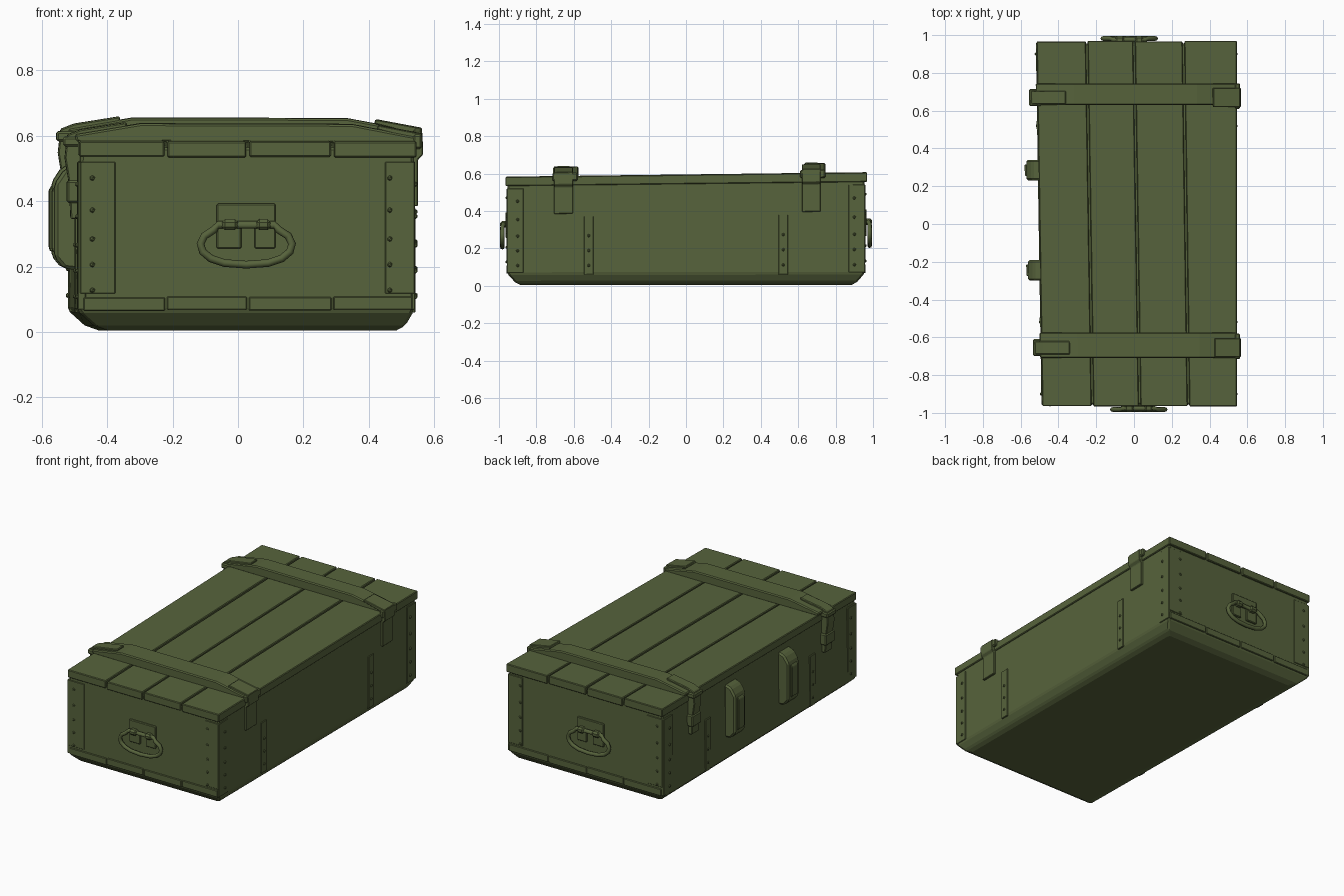
import bpy, bmesh, math
from mathutils import Matrix, Vector

if "Cube" in bpy.data.objects:
    bpy.data.objects.remove(bpy.data.objects["Cube"])

olive = bpy.data.materials.new("olive_green_paint")
olive.diffuse_color = (0.095, 0.125, 0.045, 1)
olive.use_nodes = True
olive.node_tree.nodes["Principled BSDF"].inputs["Base Color"].default_value = olive.diffuse_color


def warp(co):
    # the old crate is slightly skewed: lid rises to the back, left side leans
    t = co.y / 0.96
    k = max(0.0, min(1.0, (0.54 - co.x) / 0.3))
    co.x -= 0.015 * t * k
    co.z += 0.012 * t * co.z / 0.6


def finish(name, bm, bevel=0.0, smooth=False):
    bmesh.ops.recalc_face_normals(bm, faces=bm.faces)
    for v in bm.verts:
        warp(v.co)
    me = bpy.data.meshes.new(name)
    bm.to_mesh(me)
    bm.free()
    me.materials.append(olive)
    ob = bpy.data.objects.new(name, me)
    bpy.context.collection.objects.link(ob)
    if smooth:
        for p in me.polygons:
            p.use_smooth = True
    if bevel:
        m = ob.modifiers.new("bevel", 'BEVEL')
        m.width, m.segments, m.limit_method = bevel, 1, 'ANGLE'
    return ob


def add_box(bm, x0, x1, y0, y1, z0, z1):
    c = ((x0 + x1) / 2, (y0 + y1) / 2, (z0 + z1) / 2)
    s = (abs(x1 - x0), abs(y1 - y0), abs(z1 - z0), 1)
    bmesh.ops.create_cube(bm, size=1, matrix=Matrix.Translation(c) @ Matrix.Diagonal(s))


def boxes(name, items, bevel=0.0):
    bm = bmesh.new()
    for b in items:
        add_box(bm, *b)
    return finish(name, bm, bevel)


def prism(name, pts, y0, y1, bevel=0.0):
    # x-z outline pulled along y
    bm = bmesh.new()
    f = bm.faces.new([bm.verts.new((x, y0, z)) for x, z in pts])
    r = bmesh.ops.extrude_face_region(bm, geom=[f])
    for v in r["geom"]:
        if isinstance(v, bmesh.types.BMVert):
            v.co.y = y1
    return finish(name, bm, bevel)


# Hollow-edged body: stacked rectangular loops with chamfered base
bm = bmesh.new()
loops = []
for xl, xr, y, z in ((-0.41, 0.48, 0.885, 0.004), (-0.455, 0.51, 0.915, 0.02),
                     (-0.505, 0.537, 0.955, 0.065), (-0.495, 0.537, 0.955, 0.575)):
    loops.append([bm.verts.new(p) for p in ((xl, -y, z), (xr, -y, z), (xr, y, z), (xl, y, z))])
bm.faces.new(loops[0])
bm.faces.new(loops[-1])
for a, b in zip(loops, loops[1:]):
    for i in range(4):
        bm.faces.new((a[i], a[(i + 1) % 4], b[(i + 1) % 4], b[i]))
finish("crate_body", bm, 0.008)

# Lid planks and the matching ends of the floor planks
edges = (-0.5, -0.235, 0.015, 0.275, 0.545)
lid, floor = [], []
for i, (a, b) in enumerate(zip(edges, edges[1:])):
    drop = (0, 0.003, 0.001, 0.003)[i]
    lid.append((a + 0.005 * (i > 0), b - 0.005 * (i < 3), -0.964 - drop / 2, 0.966 + drop,
                0.547 - drop, 0.595 - drop / 2))
    for s in (-1, 1):
        floor.append((max(a, -0.49) + 0.003, min(b, 0.535) - 0.003, s * 0.95, s * 0.961,
                      0.066 + drop, 0.108 + drop))
boxes("lid_planks", lid, 0.004)
boxes("floor_plank_ends", floor, 0.003)

# Lid battens with tapered ends
profile = ((-0.505, 0.59), (-0.51, 0.612), (-0.31, 0.646), (0.34, 0.644), (0.545, 0.605), (0.545, 0.585))
for n, y0, y1 in (("front", -0.71, -0.575), ("back", 0.63, 0.745)):
    prism(n + "_batten", profile, y0, y1, 0.006)

# Hinges on the right, clasps on the left
hinge = ((0.42, 0.628), (0.425, 0.641), (0.562, 0.615), (0.566, 0.55), (0.55, 0.535),
         (0.55, 0.39), (0.53, 0.39), (0.53, 0.6))
clasp = ((-0.35, 0.635), (-0.35, 0.65), (-0.49, 0.628), (-0.532, 0.612), (-0.54, 0.54),
         (-0.527, 0.46), (-0.522, 0.35), (-0.49, 0.35), (-0.49, 0.6))
for n, s, y in (("front", -1, -0.655), ("back", 1, 0.67)):
    prism(n + "_hinge_strap", hinge, y - 0.05, y + 0.05, 0.003)
    boxes(n + "_hinge_leaf", [(0.535, 0.562, y - 0.06, y + 0.075, 0.568, 0.612)], 0.006)
    prism(n + "_clasp", clasp, y - 0.035, y + 0.035, 0.004)
    boxes(n + "_clasp_catch", [(-0.534, -0.48, y - 0.045, y + 0.045, 0.40, 0.47),
                               (-0.545, -0.48, y - 0.045, y + 0.045, 0.575, 0.605)], 0.006)

# Raised bracket blocks on the left side, each with an inner rib
bracket = ((-0.49, 0.19), (-0.535, 0.195), (-0.565, 0.23), (-0.565, 0.455), (-0.535, 0.5), (-0.49, 0.515))
rib = ((-0.49, 0.245), (-0.57, 0.245), (-0.574, 0.26), (-0.574, 0.43), (-0.565, 0.445), (-0.49, 0.445))
for n, y in (("front", -0.245), ("back", 0.285)):
    prism(n + "_side_bracket", bracket, y - 0.055, y + 0.055, 0.01)
    prism(n + "_side_bracket_rib", rib, y - 0.03, y + 0.03, 0.003)

# Thin metal bands on the sides and corner plates
bands = []
for s in (-1, 1):
    y = s * 0.52
    bands += [(0.53, 0.542, y - 0.026, y + 0.026, 0.06, 0.375),
              (-0.507, -0.48, y - 0.026, y + 0.026, 0.06, 0.375)]
boxes("side_bands", bands, 0.002)
plates = []
for s in (-1, 1):
    plates += [(0.53, 0.541, s * 0.87, s * 0.957, 0.07, 0.53),
               (-0.505, -0.48, s * 0.87, s * 0.957, 0.07, 0.53),
               (0.445, 0.539, s * 0.95, s * 0.959, 0.12, 0.53),
               (-0.497, -0.39, s * 0.95, s * 0.959, 0.12, 0.53)]
boxes("corner_plates", plates, 0.002)

# Nail heads
bm = bmesh.new()


def nail(x, y, z):
    bmesh.ops.create_icosphere(bm, subdivisions=1, radius=0.009, matrix=Matrix.Translation((x, y, z)))


for z in (0.13, 0.21, 0.29, 0.38, 0.48):
    for s in (-1, 1):
        nail(0.46, s * 0.958, z)
        nail(-0.46, s * 0.958, z)
        for y in (0.9, 0.52):
            if y > 0.6 or z < 0.37:
                nail(0.541, s * y, z - 0.02)
                nail(-0.504, s * y, z - 0.02)
finish("nail_heads", bm)


# Carrying handles: swept D ring, back plate and lugs
def handle(n, cx, s):
    path = [(-0.085, 0.335), (0.085, 0.335)]
    for i in range(13):
        a = math.radians(50 - i * 280 / 12)
        path.append((0.14 * math.copysign(abs(math.cos(a)) ** 0.8, math.cos(a)),
                     0.272 + 0.062 * math.sin(a)))
    bm = bmesh.new()
    pts = [Vector((cx + x, s * (0.982 - 0.006 * (z > 0.33)), z)) for x, z in path]
    rings = []
    for i, p in enumerate(pts):
        t = (pts[(i + 1) % len(pts)] - pts[i - 1]).normalized()
        out = Vector((0, 1, 0))
        side = t.cross(out).normalized()
        rings.append([bm.verts.new(p + 0.012 * (math.cos(k * math.pi / 4) * out
                                                + math.sin(k * math.pi / 4) * side)) for k in range(8)])
    for i, a in enumerate(rings):
        b = rings[(i + 1) % len(rings)]
        for k in range(8):
            bm.faces.new((a[k], a[(k + 1) % 8], b[(k + 1) % 8], b[k]))
    finish(n + "_handle_ring", bm, smooth=True)
    y0 = s * 0.95
    boxes(n + "_handle_plate", [(cx - 0.09, cx + 0.09, y0, s * 0.966, 0.335, 0.40),
                                (cx - 0.09, cx - 0.015, y0, s * 0.966, 0.26, 0.345),
                                (cx + 0.025, cx + 0.09, y0, s * 0.966, 0.26, 0.345)], 0.004)
    boxes(n + "_handle_lugs", [(cx - 0.075, cx - 0.025, y0, s * 0.995, 0.318, 0.352),
                               (cx + 0.03, cx + 0.075, y0, s * 0.995, 0.318, 0.352)], 0.01)


handle("front", 0.01, -1)
handle("back", -0.01, 1)
